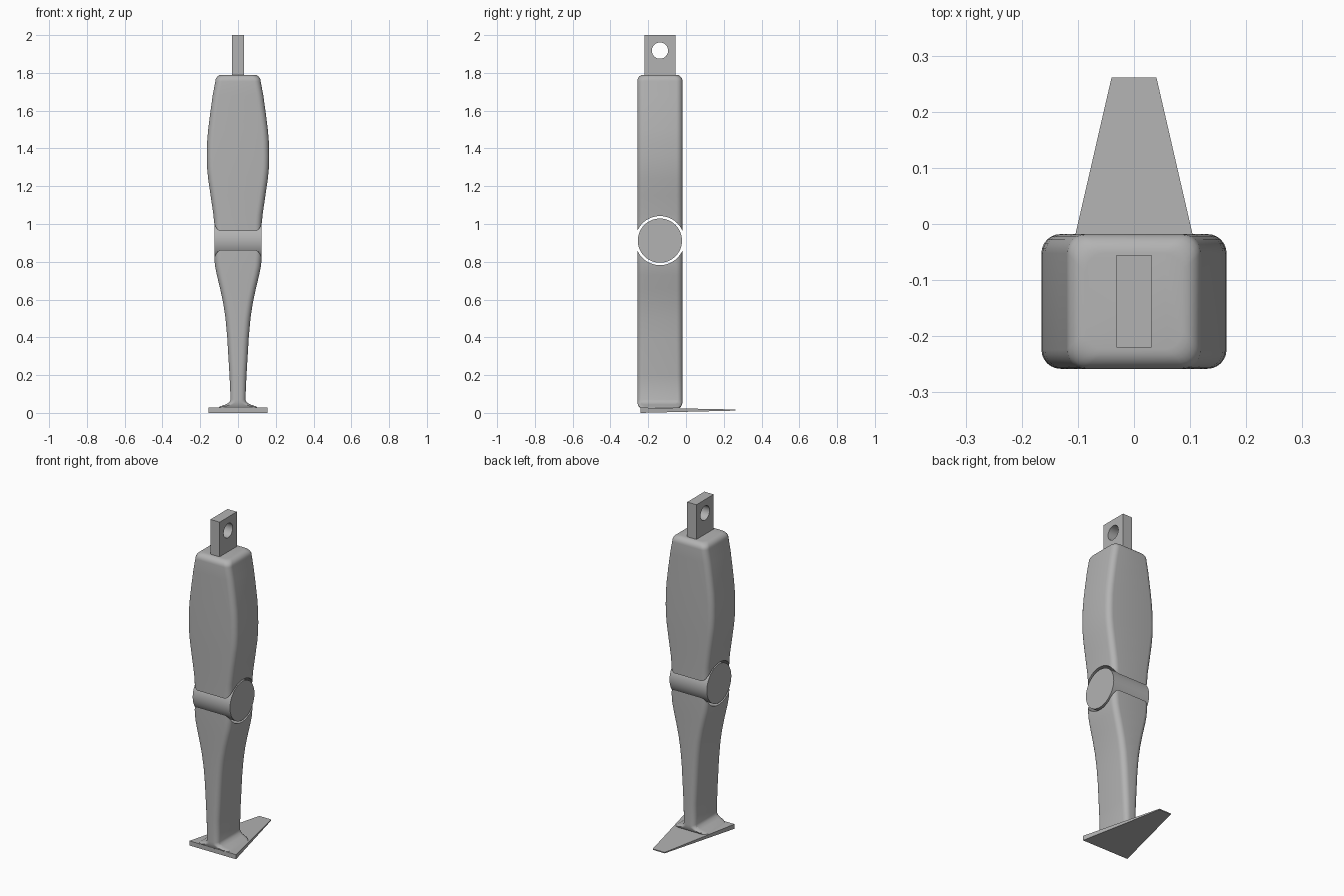
import bpy, bmesh, math

cube = bpy.data.objects.get("Cube")
if cube:
    bpy.data.objects.remove(cube, do_unlink=True)

grey = bpy.data.materials.new("plain grey")
grey.use_nodes = True
colour = (0.45, 0.45, 0.45, 1)
grey.diffuse_color = colour
grey.node_tree.nodes["Principled BSDF"].inputs["Base Color"].default_value = colour

AXIS_Y = -0.138   # depth of the leg's centre line
KNEE_Z = 0.912


def finish(bm, name):
    bmesh.ops.recalc_face_normals(bm, faces=bm.faces)
    mesh = bpy.data.meshes.new(name)
    bm.to_mesh(mesh)
    bm.free()
    mesh.materials.append(grey)
    ob = bpy.data.objects.new(name, mesh)
    bpy.context.collection.objects.link(ob)
    return ob


def smooth(ob):
    bpy.ops.object.select_all(action='DESELECT')
    ob.select_set(True)
    bpy.context.view_layer.objects.active = ob
    bpy.ops.object.shade_smooth_by_angle(angle=math.radians(32))


def cylinder_x(name, radius, half_length, y, z):
    bpy.ops.mesh.primitive_cylinder_add(vertices=64, radius=radius, depth=2 * half_length,
                                        location=(0, y, z), rotation=(0, math.pi / 2, 0))
    ob = bpy.context.object
    ob.name = name
    ob.data.materials.append(grey)
    return ob


def cut(ob, cutter):
    mod = ob.modifiers.new("cut", 'BOOLEAN')
    mod.operation = 'DIFFERENCE'
    mod.solver = 'EXACT'
    mod.object = cutter
    bpy.context.view_layer.objects.active = ob
    bpy.ops.object.modifier_apply(modifier=mod.name)
    bpy.data.objects.remove(cutter, do_unlink=True)


def section(hx, hy, z, steps=6):
    """Rounded rectangle at height z."""
    r = min(0.034, hx * 0.7)
    points = []
    for i, (sx, sy) in enumerate([(1, 1), (-1, 1), (-1, -1), (1, -1)]):
        for k in range(steps + 1):
            a = (i + k / steps) * math.pi / 2
            points.append((sx * (hx - r) + r * math.cos(a),
                           AXIS_Y + sy * (hy - r) + r * math.sin(a), z))
    return points


def loft(name, sections):
    bm = bmesh.new()
    rings = [[bm.verts.new(p) for p in section(hx, hy, z)] for z, hx, hy in sections]
    for low, high in zip(rings, rings[1:]):
        n = len(low)
        for i in range(n):
            j = (i + 1) % n
            bm.faces.new((low[i], low[j], high[j], high[i]))
    bm.faces.new(rings[0])
    bm.faces.new(rings[-1])
    return finish(bm, name)


# Lower leg, flared at the ankle
D = 0.12
shin = loft("lower_leg", [
    (0.026, 0.108, 0.105), (0.034, 0.095, 0.112), (0.044, 0.065, 0.117), (0.056, 0.046, D),
    (0.07, 0.039, D), (0.2, 0.045, D), (0.4, 0.057, D), (0.5, 0.066, D), (0.58, 0.078, D),
    (0.66, 0.095, D), (0.73, 0.112, D), (0.78, 0.122, D), (0.83, 0.126, D), (0.9, 0.124, D)])

# Upper leg with a rounded top
top = [(1.755 + 0.035 * math.sin(a), 0.086 + 0.034 * math.cos(a), 0.086 + 0.034 * math.cos(a))
       for a in [math.pi / 2 * k / 6 for k in range(7)]]
thigh = loft("upper_leg", [
    (0.92, 0.124, D), (1.0, 0.126, D), (1.05, 0.13, D), (1.15, 0.145, D), (1.24, 0.158, D),
    (1.3, 0.164, D), (1.36, 0.165, D), (1.44, 0.163, D), (1.5, 0.158, D), (1.58, 0.148, D),
    (1.68, 0.134, D)] + top)

# Round knee socket and the hinge pin inside it
for part in (shin, thigh):
    cut(part, cylinder_x("knee_cutter", 0.13, 0.3, AXIS_Y, KNEE_Z))
    smooth(part)
smooth(cylinder_x("knee_hinge", 0.117, 0.125, AXIS_Y, KNEE_Z))

# Hip tab with a pin hole
bpy.ops.mesh.primitive_cube_add(size=1, location=(0, AXIS_Y, 1.88))
tab = bpy.context.object
tab.name = "hip_tab"
tab.scale = (0.062, 0.165, 0.24)
bpy.ops.object.transform_apply(location=True, rotation=True, scale=True)
tab.data.materials.append(grey)
cut(tab, cylinder_x("hole_cutter", 0.043, 0.2, AXIS_Y, 1.918))
smooth(tab)

# Tapered wedge foot
bm = bmesh.new()
ends = []
for y, hx, low, high in [(-0.242, 0.156, 0, 0.028), (0.261, 0.04, 0.012, 0.018)]:
    ends.append([bm.verts.new(p) for p in
                 [(-hx, y, low), (hx, y, low), (hx, y, high), (-hx, y, high)]])
front, back = ends
bm.faces.new(front)
bm.faces.new(back)
for i in range(4):
    j = (i + 1) % 4
    bm.faces.new((front[i], front[j], back[j], back[i]))
finish(bm, "foot")
